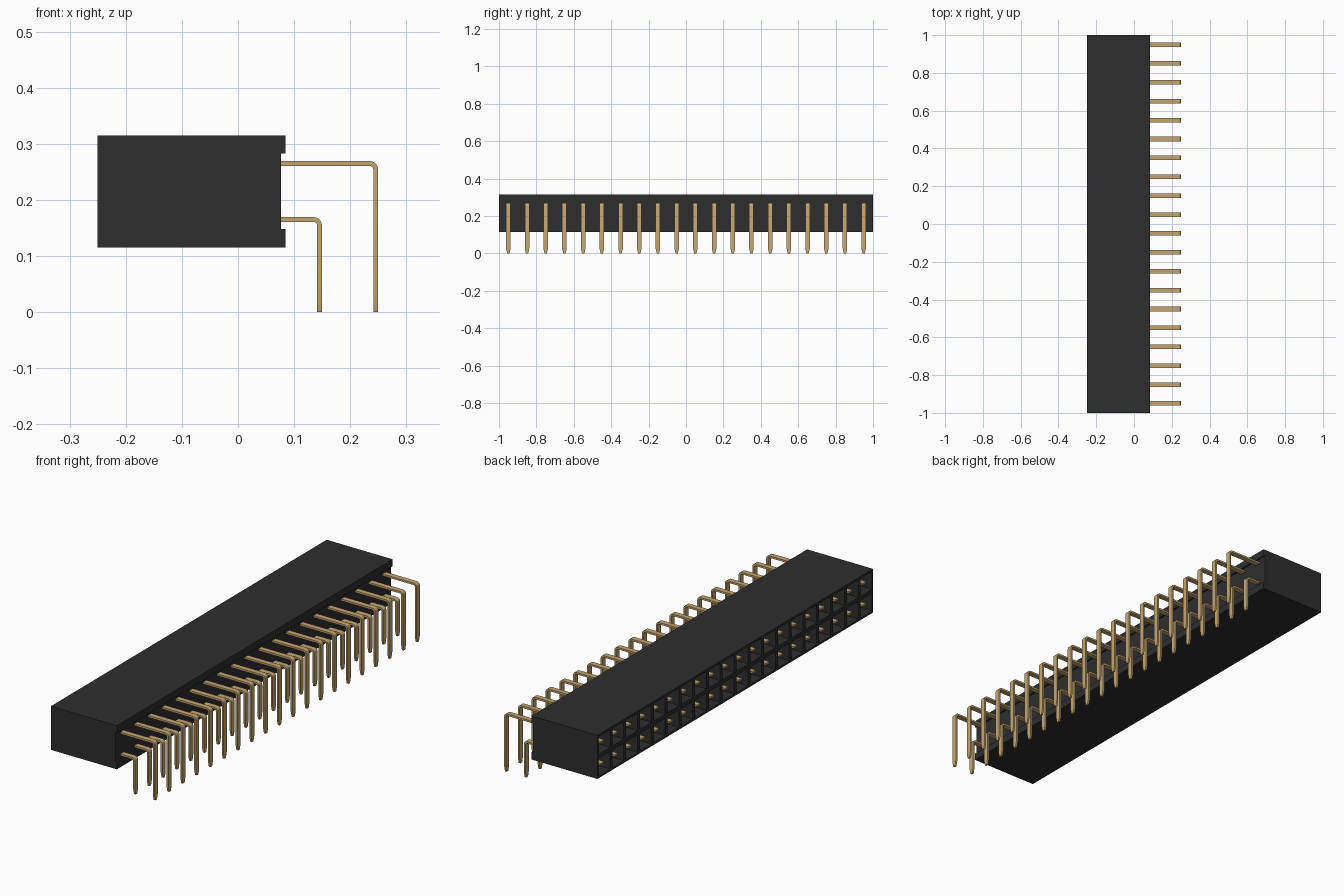
import bpy, bmesh, math
from mathutils import Vector

if "Cube" in bpy.data.objects:
    bpy.data.objects.remove(bpy.data.objects["Cube"], do_unlink=True)

PITCH, COUNT = 0.1, 20
FRONT_X, REAR_X, LIP_X = -0.25, 0.077, 0.085
BOTTOM, TOP = 0.115, 0.315


def material(name, rgb):
    m = bpy.data.materials.new(name)
    m.use_nodes = True
    m.diffuse_color = (*rgb, 1)
    m.node_tree.nodes["Principled BSDF"].inputs["Base Color"].default_value = (*rgb, 1)
    return m


BLACK = material("black plastic", (0.027, 0.027, 0.027))
GOLD = material("gold metal", (0.56, 0.39, 0.17))


def make_object(name, bm, mat):
    bmesh.ops.recalc_face_normals(bm, faces=bm.faces[:])
    mesh = bpy.data.meshes.new(name)
    bm.to_mesh(mesh)
    bm.free()
    mesh.materials.append(mat)
    obj = bpy.data.objects.new(name, mesh)
    bpy.context.collection.objects.link(obj)
    return obj


# Housing: grid of cells on the mating face, each inset into a funnel and a well
def housing():
    bm = bmesh.new()
    rows = [[bm.verts.new((FRONT_X, -1 + j * PITCH, BOTTOM + i * PITCH))
             for j in range(COUNT + 1)] for i in range(3)]
    cells = [bm.faces.new((rows[i][j], rows[i + 1][j], rows[i + 1][j + 1], rows[i][j + 1]))
             for i in range(2) for j in range(COUNT)]
    border = [e for e in bm.edges if e.is_boundary]
    # side walls and rear wall
    ext = bmesh.ops.extrude_edge_only(bm, edges=border)["geom"]
    for v in ext:
        if isinstance(v, bmesh.types.BMVert):
            v.co.x = REAR_X
    rear = [e for e in bm.edges if e.is_boundary]
    bmesh.ops.contextual_create(bm, geom=rear)
    # square sockets
    for thickness, depth in ((0.013, 0), (0.008, 0.012), (0.0005, 0.24)):
        bmesh.ops.inset_individual(bm, faces=cells, thickness=thickness)
        for f in cells:
            for v in f.verts:
                v.co.x += depth
    return make_object("housing", bm, BLACK)


housing()


# Long lips above and below the rear recess
def lip(name, z0, z1):
    bm = bmesh.new()
    bmesh.ops.create_cube(bm, size=1)
    for v in bm.verts:
        v.co = Vector(((REAR_X + LIP_X) / 2 + v.co.x * (LIP_X - REAR_X),
                       v.co.y * 2, (z0 + z1) / 2 + v.co.z * (z1 - z0)))
    make_object(name, bm, BLACK)


lip("upper_rear_lip", 0.283, TOP)
lip("lower_rear_lip", BOTTOM, 0.148)


# Bent flat pins: contact blade inside the socket, bend, leg with tapered tip
def pin_row(name, x, z, half_t=0.0043, half_w=0.012, radius=0.011):
    stations = [((-0.24, z), 90, half_w)]
    for k in range(6):
        a = 90 - 18 * k
        r = math.radians(a)
        stations.append(((x - radius + radius * math.cos(r),
                          z - radius + radius * math.sin(r)), a, half_w))
    stations += [((x, 0.025), 0, half_w), ((x, 0), 0, half_w * 0.5)]
    bm = bmesh.new()
    rings = []
    for (px, pz), a, w in stations:
        nx, nz = math.cos(math.radians(a)) * half_t, math.sin(math.radians(a)) * half_t
        rings.append([bm.verts.new((px + s * nx, t * w, pz + s * nz))
                      for s, t in ((1, 1), (1, -1), (-1, -1), (-1, 1))])
    for r0, r1 in zip(rings, rings[1:]):
        for i in range(4):
            bm.faces.new((r0[i], r0[(i + 1) % 4], r1[(i + 1) % 4], r1[i]))
    bm.faces.new(rings[0])
    bm.faces.new(rings[-1])
    obj = make_object(name, bm, GOLD)
    obj.location.y = -0.95
    arr = obj.modifiers.new("repeat", "ARRAY")
    arr.count = COUNT
    arr.use_relative_offset = False
    arr.use_constant_offset = True
    arr.constant_offset_displace = (0, PITCH, 0)
    bpy.ops.object.select_all(action="DESELECT")
    obj.select_set(True)
    bpy.context.view_layer.objects.active = obj
    bpy.ops.object.shade_smooth_by_angle(angle=math.radians(25))


pin_row("upper_pins", 0.2455, 0.265)
pin_row("lower_pins", 0.1455, 0.165)
